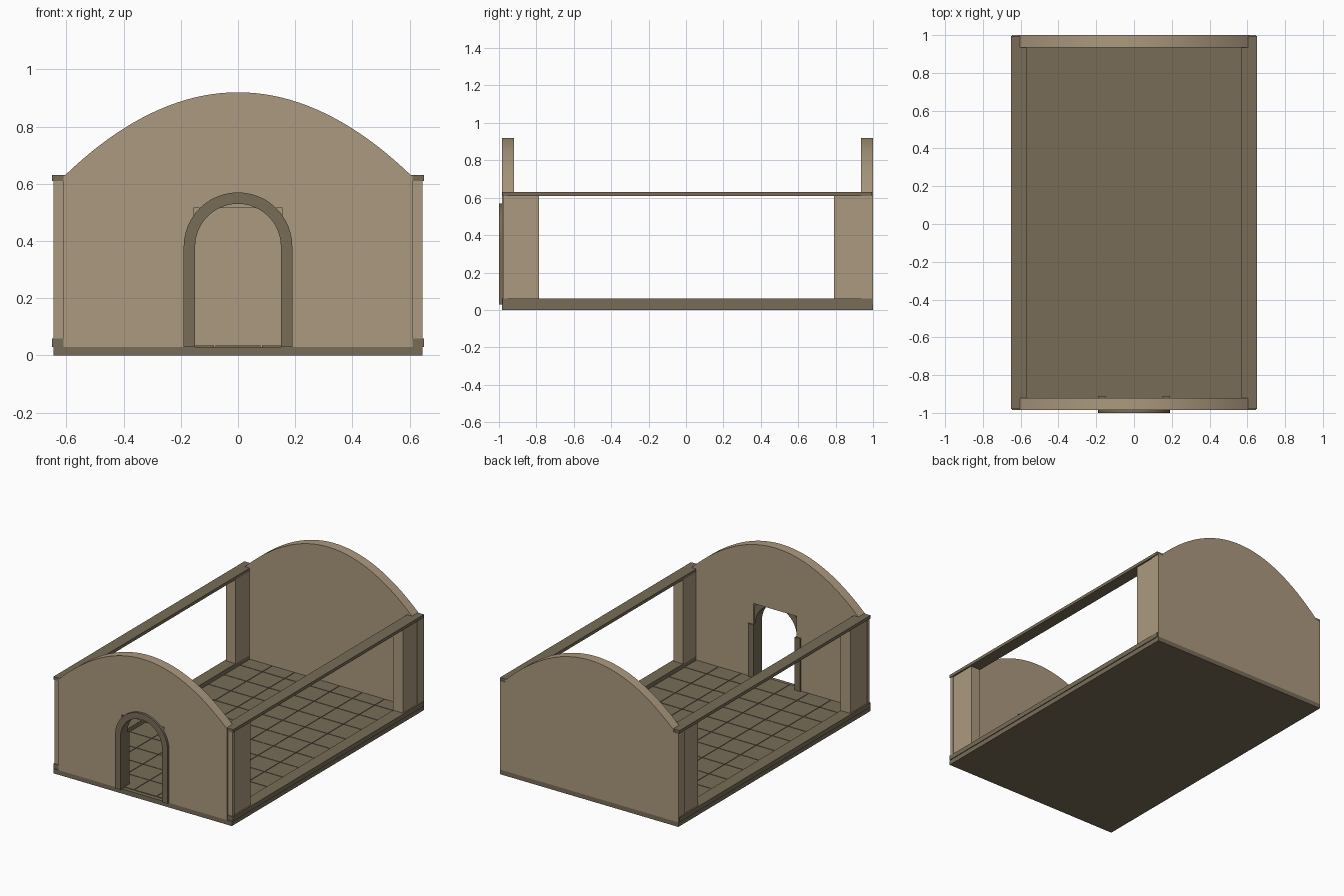
import bpy, bmesh, math

cube = bpy.data.objects.get("Cube")
if cube:
    bpy.data.objects.remove(cube, do_unlink=True)


def material(name, rgb):
    m = bpy.data.materials.new(name)
    m.use_nodes = True
    colour = (*rgb, 1)
    m.diffuse_color = colour
    m.node_tree.nodes["Principled BSDF"].inputs["Base Color"].default_value = colour
    return m


TAN = material("tan plaster", (0.41, 0.32, 0.21))
BROWN = material("dark brown stone", (0.185, 0.152, 0.097))


def finish(name, bm, mat):
    bmesh.ops.recalc_face_normals(bm, faces=bm.faces)
    mesh = bpy.data.meshes.new(name)
    bm.to_mesh(mesh)
    bm.free()
    mesh.materials.append(mat)
    ob = bpy.data.objects.new(name, mesh)
    bpy.context.collection.objects.link(ob)
    return ob


def add_box(bm, x, y, z):
    verts = bmesh.ops.create_cube(bm, size=1)["verts"]
    for v in verts:
        for i, (a, b) in enumerate((x, y, z)):
            v.co[i] = a if v.co[i] < 0 else b


def box(name, x, y, z, mat):
    bm = bmesh.new()
    add_box(bm, x, y, z)
    return finish(name, bm, mat)


def prism(name, outline, y0, y1, mat):
    """Extrude an x-z outline from y0 to y1, with smooth curved sides."""
    bm = bmesh.new()
    face = bm.faces.new([bm.verts.new((x, y0, z)) for x, z in outline])
    moved = bmesh.ops.extrude_face_region(bm, geom=[face])["geom"]
    for v in moved:
        if isinstance(v, bmesh.types.BMVert):
            v.co.y = y1
    ob = finish(name, bm, mat)
    bpy.ops.object.select_all(action='DESELECT')
    ob.select_set(True)
    bpy.context.view_layer.objects.active = ob
    bpy.ops.object.shade_smooth_by_angle(angle=math.radians(25))
    return ob


# Gable curve shared by both end walls
SPAN, EAVE, PEAK, FLOOR = 0.61, 0.625, 0.92, 0.03
STEPS = 40
gable = []
for i in range(STEPS + 1):
    t = 1 - 2 * i / STEPS
    gable.append((SPAN * t, PEAK - (PEAK - EAVE) * t * t))

# End walls: the front one has a square-headed doorway
door_w, door_top = 0.155, 0.515
doorway = [(-door_w, FLOOR), (-door_w, door_top), (door_w, door_top), (door_w, FLOOR)]
prism("front_wall", [(SPAN, FLOOR)] + gable + [(-SPAN, FLOOR)] + doorway,
      -0.985, -0.92, TAN)
prism("back_wall", [(0.645, FLOOR), (0.645, 0.612), (SPAN, 0.612)] + gable
      + [(-SPAN, 0.612), (-0.645, 0.612), (-0.645, FLOOR)], 0.935, 1.0, TAN)

# Door surround: arched ring over two deeper jambs
SPRING, R_IN, R_OUT = 0.38, 0.15, 0.19


def half_circle(r):
    return [(r * math.cos(math.pi * i / 24), SPRING + r * math.sin(math.pi * i / 24))
            for i in range(25)]


prism("door_arch", half_circle(R_OUT) + half_circle(R_IN)[::-1], -1.0, -0.93, BROWN)

# Floor slab
box("floor_slab", (-0.645, 0.645), (-0.985, 1.0), (0, FLOOR), BROWN)

# Paving tiles with narrow joints
bm = bmesh.new()
pitch, gap, columns, rows = 0.163, 0.002, 7, 12
for i in range(columns):
    for j in range(rows):
        x = (i - columns / 2) * pitch
        y = -0.96 + j * pitch
        add_box(bm, (x + gap, x + pitch - gap), (y + gap, y + pitch - gap), (0.02, 0.034))
finish("floor_tiles", bm, BROWN)

# Parts mirrored on both sides
for side, s in (("left", 1), ("right", -1)):
    def span(a, b):
        return tuple(sorted((s * a, s * b)))

    box(side + "_door_jamb", span(R_IN, R_OUT), (-1.0, -0.91), (FLOOR, SPRING), BROWN)
    box(side + "_bottom_rail", span(0.57, 0.65), (-0.98, 0.995), (FLOOR, 0.06), BROWN)
    box(side + "_top_rail", span(0.57, 0.65), (-0.98, 0.995), (0.61, 0.63), BROWN)
    box(side + "_front_side_wall", span(0.57, 0.64), (-0.97, -0.785), (0.06, 0.61), TAN)
    box(side + "_back_side_wall", span(0.57, 0.64), (0.79, 0.995), (0.06, 0.61), TAN)
    box(side + "_corner_trim", span(0.61, 0.645), (-0.976, -0.955), (0.06, 0.61), TAN)
